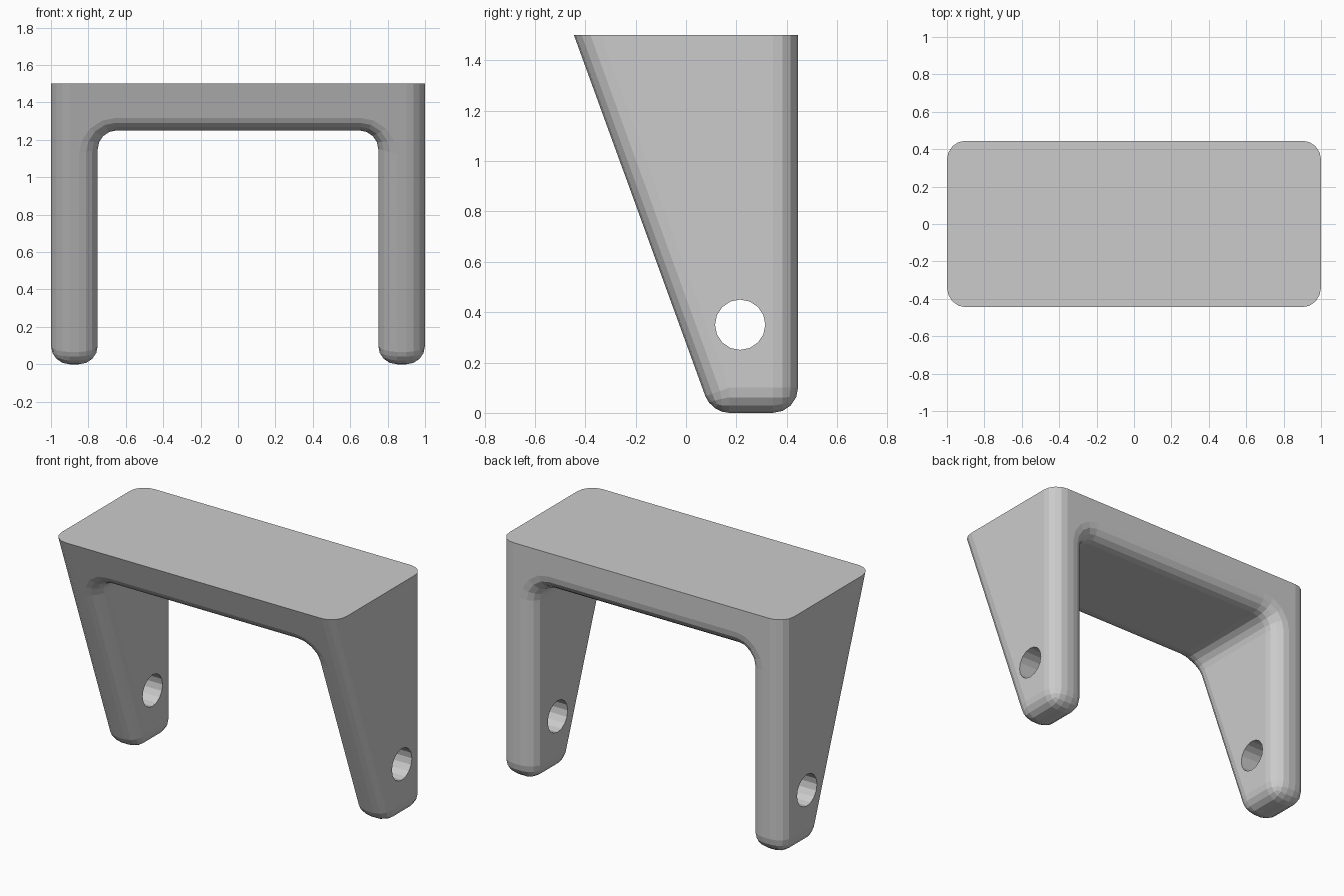
import bpy, bmesh, math

cube = bpy.data.objects.get("Cube")
if cube:
    bpy.data.objects.remove(cube, do_unlink=True)

HALF_W, HALF_D, HEIGHT = 1.0, 0.445, 1.5
WALL, RADIUS, STEPS = 0.25, 0.1, 4
SLANT = math.tan(math.radians(20))

grey = bpy.data.materials.new("plain grey")
grey.use_nodes = True
colour = (0.6, 0.6, 0.6, 1)
grey.diffuse_color = colour
grey.node_tree.nodes["Principled BSDF"].inputs["Base Color"].default_value = colour


def add_object(name, bm):
    bmesh.ops.recalc_face_normals(bm, faces=bm.faces)
    mesh = bpy.data.meshes.new(name)
    bm.to_mesh(mesh)
    bm.free()
    mesh.materials.append(grey)
    obj = bpy.data.objects.new(name, mesh)
    bpy.context.collection.objects.link(obj)
    return obj


# Arch outline: right half with a rounded inner corner, then its mirror
inner, under = HALF_W - WALL, HEIGHT - WALL
half = [(HALF_W, HEIGHT), (HALF_W, 0), (inner, 0)]
for i in range(STEPS + 1):
    a = math.pi / 2 * i / STEPS
    half.append((inner - RADIUS + RADIUS * math.cos(a),
                 under - RADIUS + RADIUS * math.sin(a)))
outline = half + [(-x, z) for x, z in reversed(half)]

# Bracket body: vertical back, front sloping inwards towards the feet
bm = bmesh.new()
front = [bm.verts.new((x, -HALF_D + (HEIGHT - z) * SLANT, z)) for x, z in outline]
back = [bm.verts.new((x, HALF_D, z)) for x, z in outline]
bm.faces.new(front)
bm.faces.new(back)
for i in range(len(outline)):
    j = (i + 1) % len(outline)
    bm.faces.new((front[i], front[j], back[j], back[i]))
bmesh.ops.recalc_face_normals(bm, faces=bm.faces)

# Constant-radius fillets on all sharp edges except the top rim
weight = bm.edges.layers.float.new("bevel_weight_edge")
for e in bm.edges:
    angle = e.calc_face_angle()
    on_top = all(v.co.z > HEIGHT - 0.01 for v in e.verts)
    if angle > math.radians(40) and not on_top:
        e[weight] = min(1, math.tan(angle / 2))
bracket = add_object("bracket", bm)

bevel = bracket.modifiers.new("rounded edges", 'BEVEL')
bevel.limit_method = 'WEIGHT'
bevel.width = RADIUS
bevel.segments = STEPS
bevel.use_clamp_overlap = False

# Pin hole through both legs
bm = bmesh.new()
bmesh.ops.create_cone(bm, cap_ends=True, segments=16, radius1=0.1, radius2=0.1, depth=3)
cutter = add_object("pin_hole_cutter", bm)
cutter.rotation_euler = (0, math.pi / 2, 0)
cutter.location = (0, 0.215, 0.35)
cutter.hide_render = True
cutter.hide_viewport = True
cutter.display_type = 'WIRE'

hole = bracket.modifiers.new("pin hole", 'BOOLEAN')
hole.operation = 'DIFFERENCE'
hole.solver = 'EXACT'
hole.object = cutter
